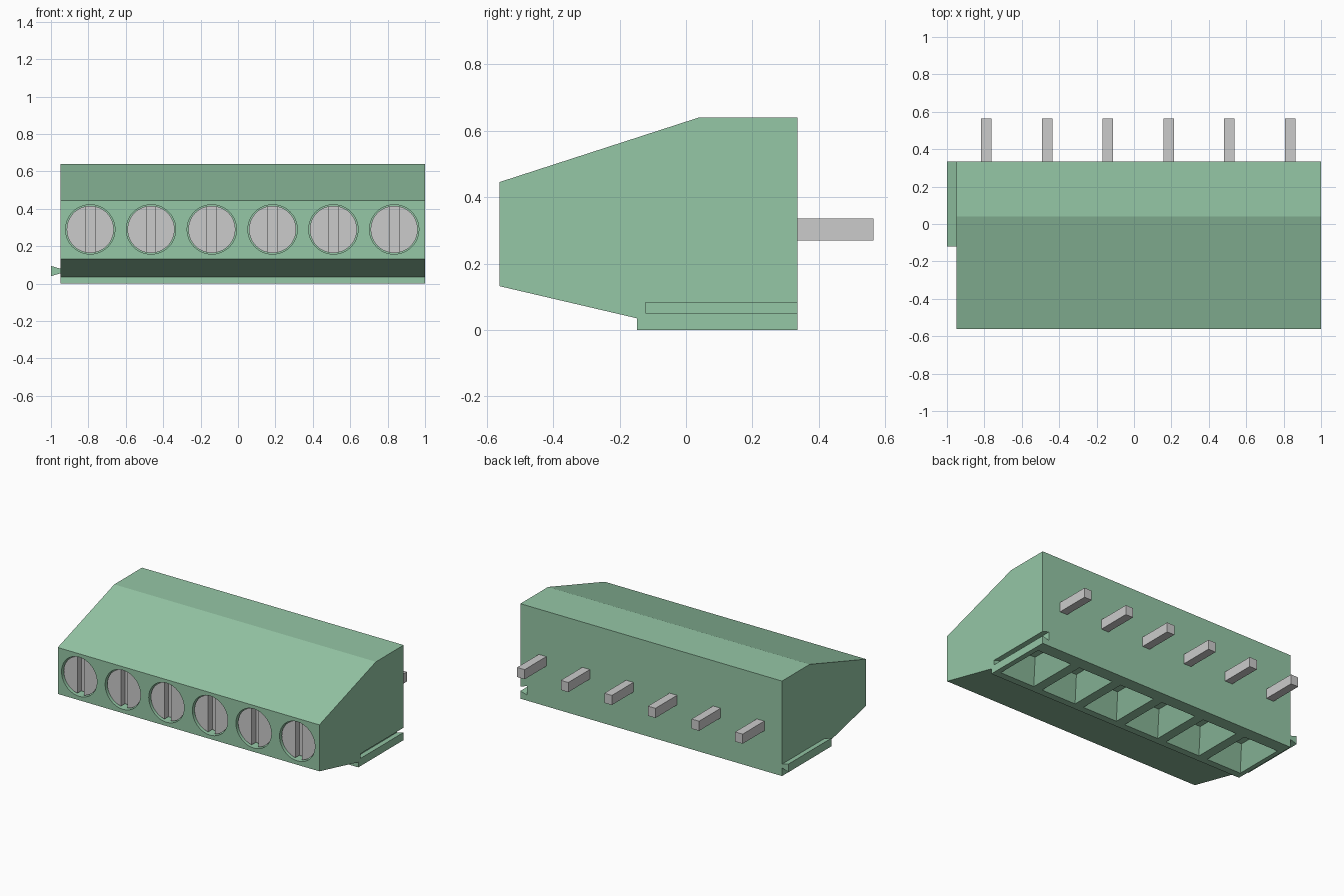
import bpy, bmesh, math
from mathutils import Vector

if "Cube" in bpy.data.objects:
    bpy.data.objects.remove(bpy.data.objects["Cube"])

PITCH, FIRST, COUNT = 0.325, -0.79, 6
XS = [FIRST + PITCH * i for i in range(COUNT)]
BACK, FRONT = 0.335, -0.562


def material(name, color):
    m = bpy.data.materials.new(name)
    m.diffuse_color = color
    m.use_nodes = True
    m.node_tree.nodes["Principled BSDF"].inputs["Base Color"].default_value = m.diffuse_color
    return m


def prism(bm, points, offset):
    """Extrude a flat polygon along a vector."""
    lo = [bm.verts.new(p) for p in points]
    hi = [bm.verts.new(Vector(p) + Vector(offset)) for p in points]
    bm.faces.new(lo)
    bm.faces.new(hi[::-1])
    n = len(lo)
    for i in range(n):
        bm.faces.new((lo[i], hi[i], hi[(i + 1) % n], lo[(i + 1) % n]))


def box(bm, x0, x1, y0, y1, z0, z1):
    prism(bm, [(x0, y0, z0), (x1, y0, z0), (x1, y1, z0), (x0, y1, z0)], (0, 0, z1 - z0))


def cylinder(bm, x, z, r, y0, y1, n=48):
    ring = [(x + r * math.cos(2 * math.pi * i / n), y0, z + r * math.sin(2 * math.pi * i / n))
            for i in range(n)]
    prism(bm, ring, (0, y1 - y0, 0))


def funnel(bm, lower, upper, z0, z1):
    """Tapered rectangular pocket; rectangles are (x0, x1, y0, y1)."""
    rings = []
    for (x0, x1, y0, y1), z in ((lower, z0), (upper, z1)):
        rings.append([bm.verts.new((x, y, z)) for x, y in ((x0, y0), (x1, y0), (x1, y1), (x0, y1))])
    a, b = rings
    bm.faces.new(a)
    bm.faces.new(b[::-1])
    for i in range(4):
        j = (i + 1) % 4
        bm.faces.new((a[i], b[i], b[j], a[j]))


def finish(bm, name, mat=None):
    bmesh.ops.recalc_face_normals(bm, faces=bm.faces)
    me = bpy.data.meshes.new(name)
    bm.to_mesh(me)
    bm.free()
    ob = bpy.data.objects.new(name, me)
    bpy.context.collection.objects.link(ob)
    if mat:
        me.materials.append(mat)
    return ob


def activate(ob):
    bpy.ops.object.select_all(action='DESELECT')
    ob.select_set(True)
    bpy.context.view_layer.objects.active = ob


def cut(ob, cutter):
    activate(ob)
    mod = ob.modifiers.new("cut", 'BOOLEAN')
    mod.operation, mod.solver, mod.object = 'DIFFERENCE', 'EXACT', cutter
    bpy.ops.object.modifier_apply(modifier=mod.name)
    bpy.data.objects.remove(cutter)


green = material("green_plastic", (0.30, 0.57, 0.38, 1))

# housing: side profile extruded along x
bm = bmesh.new()
side = [(FRONT, 0.132), (FRONT, 0.445), (0.04, 0.64), (BACK, 0.64),
        (BACK, 0), (-0.147, 0), (-0.147, 0.035)]
prism(bm, [(-0.95, y, z) for y, z in side], (1.95, 0, 0))
housing = finish(bm, "housing", green)

# cutters: screw bores, wire funnels and dovetail groove on the right side
bm = bmesh.new()
for x in XS:
    cylinder(bm, x, 0.29, 0.132, FRONT - 0.05, FRONT + 0.1)
    funnel(bm, (x - 0.13, x + 0.13, -0.10, 0.25), (x - 0.065, x + 0.065, -0.01, 0.16), -0.0005, 0.14)
prism(bm, [(1.001, -0.122, 0.052), (1.001, -0.122, 0.083), (0.95, -0.122, 0.097),
           (0.95, -0.122, 0.038)], (0, 0.5, 0))
cut(housing, finish(bm, "housing_cutter"))
activate(housing)
bpy.ops.object.shade_smooth_by_angle(angle=math.radians(15))

# dovetail rail on the left side
bm = bmesh.new()
prism(bm, [(-0.95, -0.12, 0.055), (-0.95, -0.12, 0.080), (-1.0, -0.12, 0.095),
           (-1.0, -0.12, 0.040)], (0, BACK + 0.12, 0))
finish(bm, "dovetail_rail", green)

for i, x in enumerate(XS):
    # slotted clamping screw, slightly recessed
    bm = bmesh.new()
    cylinder(bm, x, 0.29, 0.126, FRONT + 0.015, FRONT + 0.1)
    screw = finish(bm, f"screw_{i + 1}")
    bm = bmesh.new()
    box(bm, x - 0.025, x + 0.025, FRONT - 0.05, FRONT + 0.06, 0.1, 0.5)
    cut(screw, finish(bm, "slot_cutter"))
    activate(screw)
    bpy.ops.object.shade_smooth_by_angle(angle=math.radians(30))

    # contact pin at the back
    bm = bmesh.new()
    box(bm, x - 0.028, x + 0.028, BACK, 0.565, 0.27, 0.335)
    finish(bm, f"pin_{i + 1}")
